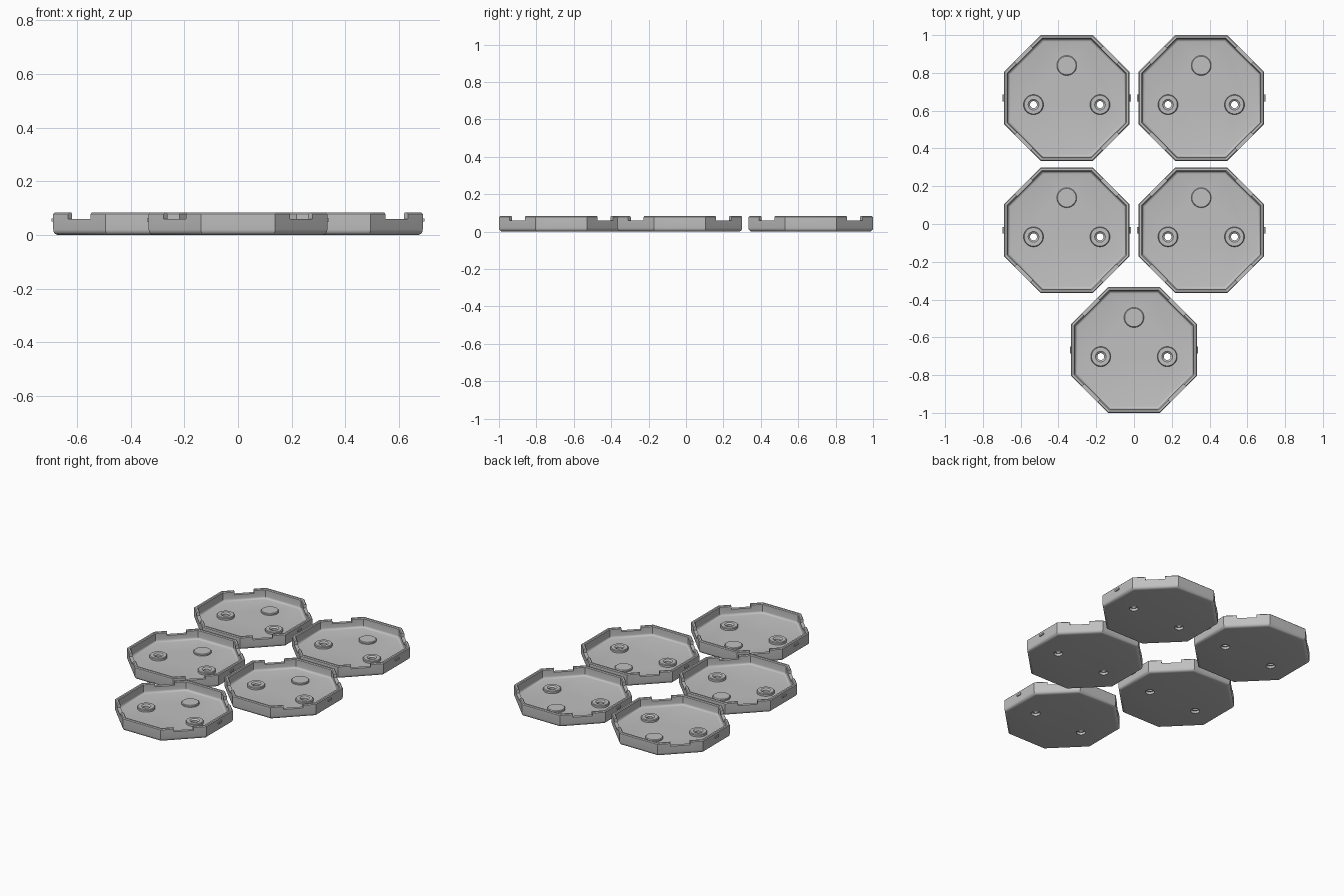
import bpy, bmesh, math
from mathutils import Matrix, Vector

if "Cube" in bpy.data.objects:
    bpy.data.objects.remove(bpy.data.objects["Cube"])

A = 0.333          # octagon centre-to-edge distance
H = 0.083          # rim height
FLOOR = 0.022
BOSSES = [(-0.176, -0.035), (0.176, -0.035)]
PAD = (0.0, 0.172)

grey = bpy.data.materials.new("plain grey")
grey.diffuse_color = (0.527, 0.527, 0.527, 1)
grey.use_nodes = True
grey.node_tree.nodes["Principled BSDF"].inputs["Base Color"].default_value = grey.diffuse_color


def make_object(name, bm):
    bmesh.ops.recalc_face_normals(bm, faces=bm.faces)
    mesh = bpy.data.meshes.new(name)
    bm.to_mesh(mesh)
    bm.free()
    mesh.materials.append(grey)
    ob = bpy.data.objects.new(name, mesh)
    bpy.context.collection.objects.link(ob)
    return ob


def loft(bm, profile, sides, centre=(0, 0), turn=0.0):
    """Closed solid through stacked rings; profile is (radius, z)."""
    rings = []
    for r, z in profile:
        ring = []
        for i in range(sides):
            a = turn + 2 * math.pi * i / sides
            ring.append(bm.verts.new((centre[0] + r * math.cos(a),
                                      centre[1] + r * math.sin(a), z)))
        rings.append(ring)
    for lo, hi in zip(rings, rings[1:]):
        for i in range(sides):
            j = (i + 1) % sides
            bm.faces.new((lo[i], lo[j], hi[j], hi[i]))
    bm.faces.new(rings[0][::-1])
    bm.faces.new(rings[-1])


def box(bm, centre, size, angle=0.0):
    m = (Matrix.Rotation(angle, 4, 'Z') @ Matrix.Translation(Vector(centre))
         @ Matrix.Diagonal((*size, 1)))
    bmesh.ops.create_cube(bm, size=1, matrix=m)


# Octagonal shell: rounded base, chamfered rim, filleted inside floor
R = 0.02
outer = [(A - R + R * math.sin(t), R - R * math.cos(t))
         for t in (math.pi / 2 * k / 5 for k in range(6))]
rim = [(A, H - 0.005), (A - 0.005, H), (A - 0.016, H), (A - 0.021, H - 0.005)]
F = 0.014
inner = [(A - 0.021 - F + F * math.cos(t), FLOOR + F - F * math.sin(t))
         for t in (math.pi / 2 * k / 4 for k in range(5))]
c8 = math.cos(math.pi / 8)
shell = bmesh.new()
loft(shell, [(r / c8, z) for r, z in outer + rim + inner], 8, turn=math.pi / 8)
tray = make_object("tray_1", shell)

# Raised floor pads, screw bosses and side nubs
adds = bmesh.new()
for centre, top in [(PAD, 0.034)] + [(b, 0.038) for b in BOSSES]:
    loft(adds, [(0.053, 0.012), (0.053, top - 0.004), (0.049, top)], 32, centre)
for s in (-1, 1):
    box(adds, (s * A, 0, 0.056), (0.013, 0.035, 0.012))
additions = make_object("bosses_and_nubs", adds)

# Cutters: rim notches on the diagonals, screw holes, recesses
cuts = bmesh.new()
for k in range(4):
    box(cuts, (A, 0, 0.085), (0.1, 0.118, 0.05), math.pi / 4 + k * math.pi / 2)
for b in BOSSES:
    loft(cuts, [(0.027, -0.02), (0.027, 0.016), (0.0185, 0.016),
                (0.0185, 0.03), (0.029, 0.0385), (0.029, 0.06)], 24, b)
cutter = make_object("notch_and_hole_cutter", cuts)

for helper, op in ((additions, 'UNION'), (cutter, 'DIFFERENCE')):
    mod = tray.modifiers.new(op.lower(), 'BOOLEAN')
    mod.object, mod.operation, mod.solver = helper, op, 'EXACT'

# Bake the booleans and drop the helpers
graph = bpy.context.evaluated_depsgraph_get()
baked = bpy.data.meshes.new_from_object(tray.evaluated_get(graph))
tray.modifiers.clear()
tray.data = baked
for helper in (additions, cutter):
    bpy.data.objects.remove(helper)
baked.materials.clear()
baked.materials.append(grey)

for ob in bpy.context.selected_objects:
    ob.select_set(False)
tray.select_set(True)
bpy.context.view_layer.objects.active = tray
bpy.ops.object.shade_smooth_by_angle(angle=math.radians(30))

# Five identical trays: two rows of two and one in front
spots = [(-0.356, 0.667), (0.356, 0.667), (-0.356, -0.033), (0.356, -0.033), (0, -0.667)]
for i, (x, y) in enumerate(spots):
    ob = tray
    if i:
        ob = tray.copy()
        ob.name = f"tray_{i + 1}"
        bpy.context.collection.objects.link(ob)
    ob.location = (x, y, 0)
